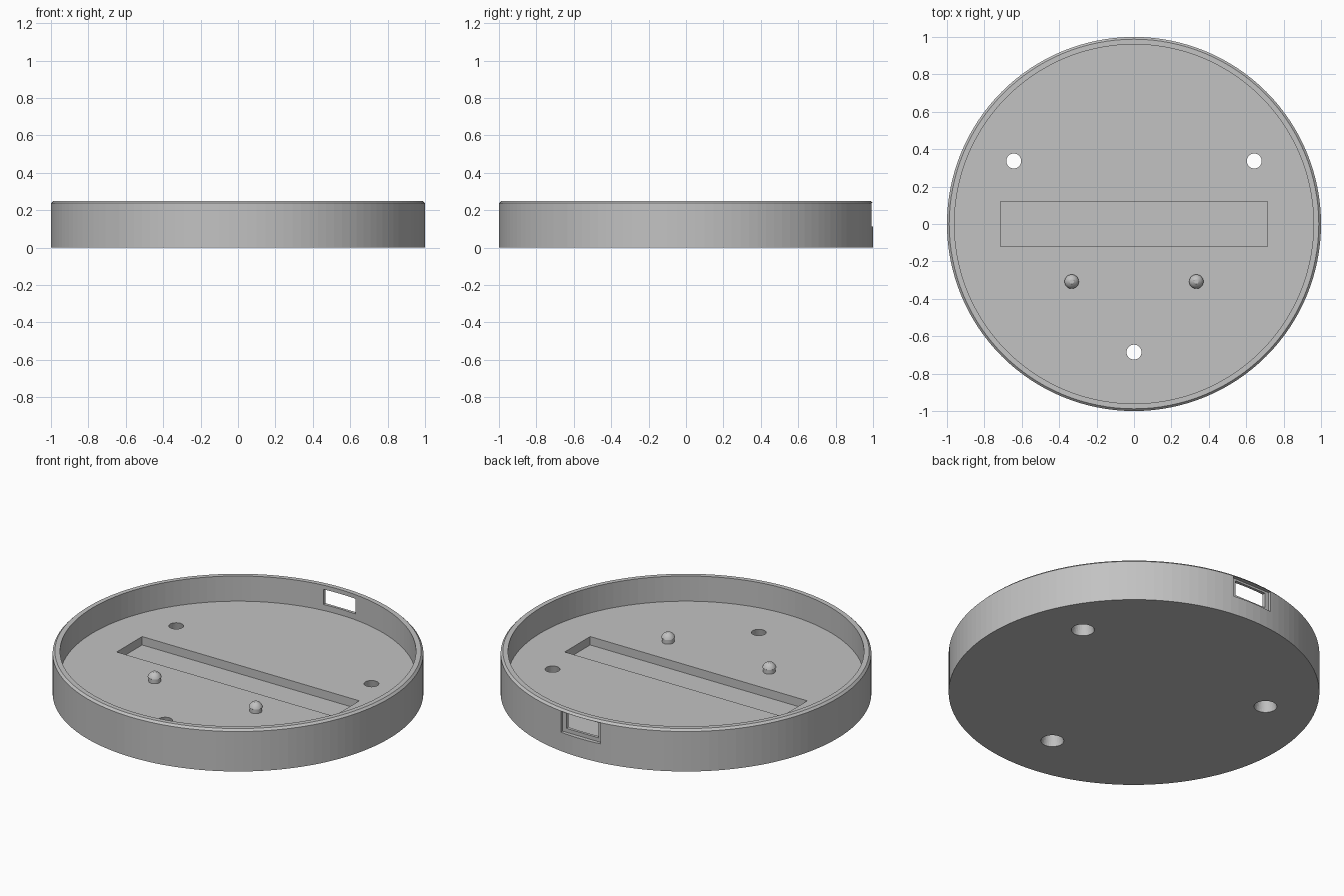
import bpy, bmesh, math

cube = bpy.data.objects.get("Cube")
if cube:
    bpy.data.objects.remove(cube, do_unlink=True)

grey = bpy.data.materials.new("plain grey")
grey.use_nodes = True
GREY = (0.54, 0.54, 0.54, 1)
grey.diffuse_color = GREY
grey.node_tree.nodes["Principled BSDF"].inputs["Base Color"].default_value = GREY

FLOOR, HEIGHT, CHAMFER, INNER = 0.10, 0.25, 0.012, 0.96


def finish(bm, name):
    bmesh.ops.recalc_face_normals(bm, faces=bm.faces)
    mesh = bpy.data.meshes.new(name)
    bm.to_mesh(mesh)
    bm.free()
    mesh.materials.append(grey)
    obj = bpy.data.objects.new(name, mesh)
    bpy.context.collection.objects.link(obj)
    return obj


def lathe(name, profile, steps, x=0, y=0):
    """Solid of revolution from (radius, z) points, closed with caps."""
    bm = bmesh.new()
    rings = []
    for r, z in profile:
        angles = [2 * math.pi * i / steps for i in range(steps)]
        rings.append([bm.verts.new((x + r * math.cos(a), y + r * math.sin(a), z)) for a in angles])
    for low, high in zip(rings, rings[1:]):
        for i in range(steps):
            j = (i + 1) % steps
            bm.faces.new((low[i], low[j], high[j], high[i]))
    bm.faces.new(rings[0])
    bm.faces.new(rings[-1])
    return finish(bm, name)


def box(name, low, high):
    bm = bmesh.new()
    bmesh.ops.create_cube(bm, size=1)
    for v in bm.verts:
        v.co = [a + (c + 0.5) * (b - a) for c, a, b in zip(v.co, low, high)]
    return finish(bm, name)


def cut(target, cutter):
    cutter.hide_render = True
    mod = target.modifiers.new("cut", "BOOLEAN")
    mod.operation, mod.solver, mod.object = "DIFFERENCE", "EXACT", cutter
    bpy.context.view_layer.objects.active = target
    bpy.ops.object.modifier_apply(modifier=mod.name)
    bpy.data.objects.remove(cutter, do_unlink=True)


# Round tray with a chamfered rim
tray = lathe("round_tray", [(1, 0), (1, HEIGHT - CHAMFER), (1 - CHAMFER, HEIGHT),
                            (INNER, HEIGHT), (INNER, FLOOR)], 128)

# Long pocket in the floor
cut(tray, box("pocket_cutter", (-0.715, -0.12, FLOOR - 0.05), (0.715, 0.12, FLOOR + 0.05)))

# Tapered screw holes, wider underneath
for x, y in ((-0.643, 0.337), (0.643, 0.337), (0, -0.685)):
    cut(tray, lathe("hole_cutter", [(0.066, -0.02), (0.062, 0), (0.04, FLOOR), (0.04, FLOOR + 0.02)],
                    32, x, y))

# Stepped port through the back wall
cut(tray, box("port_recess_cutter", (-0.13, 0.975, 0.112), (0.13, 1.1, 0.237)))
cut(tray, box("port_cutter", (-0.105, 0.9, 0.135), (0.105, 1.1, 0.225)))

# Mounting pegs with domed heads
for side, x in (("left", 0.333), ("right", -0.333)):
    peg = lathe(side + "_peg", [(0.033, FLOOR - 0.005), (0.033, 0.124), (0.038, 0.127),
                                (0.033, 0.139), (0.024, 0.149), (0.012, 0.157)], 32, x, -0.308)
    bpy.ops.object.select_all(action="DESELECT")
    peg.select_set(True)
    bpy.context.view_layer.objects.active = peg
    bpy.ops.object.shade_smooth_by_angle(angle=math.radians(30))
